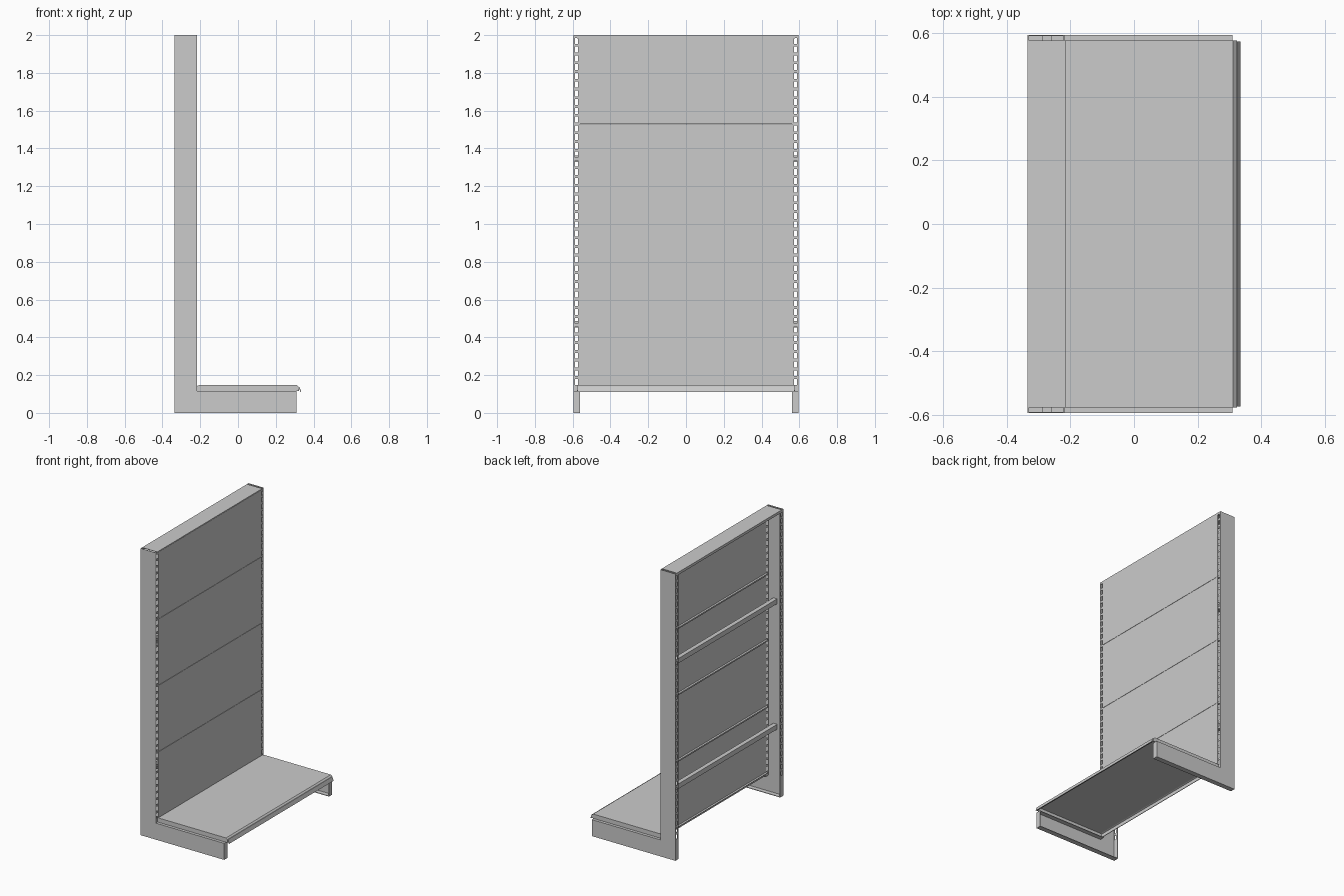
import bpy, bmesh

if "Cube" in bpy.data.objects:
    bpy.data.objects.remove(bpy.data.objects["Cube"])

T = 0.004                      # sheet thickness
XB, XF = -0.335, -0.218        # back and front of the uprights
YO, YI = 0.595, 0.56           # outer and inner edge of the uprights
PITCH = 0.0463                 # slot and panel module
Z0 = 0.14                      # lowest panel edge


def finish(name, bm):
    bmesh.ops.recalc_face_normals(bm, faces=bm.faces)
    me = bpy.data.meshes.new(name)
    bm.to_mesh(me)
    bm.free()
    ob = bpy.data.objects.new(name, me)
    bpy.context.collection.objects.link(ob)
    return ob


def add_box(bm, x0, x1, y0, y1, z0, z1):
    vs = bmesh.ops.create_cube(bm, size=1)["verts"]
    for v in vs:
        v.co.x = x0 if v.co.x < 0 else x1
        v.co.y = y0 if v.co.y < 0 else y1
        v.co.z = z0 if v.co.z < 0 else z1


def add_prism(bm, pts, y0, y1):
    """Closed x-z profile extruded along y."""
    f = bm.faces.new([bm.verts.new((x, y0, z)) for x, z in pts])
    r = bmesh.ops.extrude_face_region(bm, geom=[f])
    for v in r["geom"]:
        if isinstance(v, bmesh.types.BMVert):
            v.co.y = y1


def boxes(name, *dims):
    bm = bmesh.new()
    for d in dims:
        add_box(bm, *d)
    return finish(name, bm)


def mirrored(ob):
    """Mirror a part to the other end of the shelf unit."""
    m = ob.modifiers.new("mirror", "MIRROR")
    m.use_axis = (False, True, False)


# L-shaped side sheets
bm = bmesh.new()
add_prism(bm, [(XB, 0), (0.31, 0), (0.31, 0.115), (XF, 0.115), (XF, 2), (XB, 2)],
          YO - T, YO)
mirrored(finish("side_sheet", bm))

# slotted upright flanges, front and back
for name, x0, x1 in (("front_slotted_flange", XF - T, XF),
                     ("back_slotted_flange", XB, XB + T)):
    bm = bmesh.new()
    low = 0 if x0 == XB else 0.115
    ya, yb = 0.571, 0.587
    add_box(bm, x0, x1, YI, ya, low, 2)
    add_box(bm, x0, x1, yb, YO - T, low, 2)
    top = low
    for i in range(40):
        s = Z0 + 0.008 + i * PITCH
        add_box(bm, x0, x1, ya, yb, top, s)
        top = s + 0.031
    add_box(bm, x0, x1, ya, yb, top, 2)
    mirrored(finish(name, bm))

# foot flanges: top, front and bottom
mirrored(boxes("foot_flange",
               (XF, 0.31, YI, YO - T, 0.115 - T, 0.115),
               (0.31 - T, 0.31, YI, YO - T, 0, 0.115 - T),
               (XB + T, 0.31 - T, YI, YO - T, 0, T)))

# four back panels with folded top and bottom edges
H = 10 * PITCH
for i in range(4):
    a, b = Z0 + i * H + 0.001, Z0 + (i + 1) * H - 0.001
    boxes(f"back_panel_{i + 1}",
          (XF - T, XF + 0.002, -0.57, 0.57, a, b),
          (XF - 0.018, XF - T, -0.57, 0.57, a, a + T),
          (XF - 0.018, XF - T, -0.57, 0.57, b - T, b))

# horizontal cross rails
for i, z in enumerate((0.47, 1.345)):
    boxes(f"cross_rail_{i + 1}",
          (-0.29, -0.26, -YO + T, YO - T, z - 0.017, z + 0.017))

# top cap, an inverted channel
boxes("top_cap",
      (XB, XF, -0.578, 0.578, 2 - T, 2),
      (XB, XB + T, -0.578, 0.578, 1.982, 2 - T),
      (XF - T, XF + 0.002, -0.578, 0.578, 1.982, 2 - T))

# base shelf: folded sheet with back lip and sloped front edge
SY = 0.578
bm = bmesh.new()
add_prism(bm, [(-0.216, 0.117), (-0.216, 0.143), (-0.206, 0.147), (0.312, 0.147),
               (0.324, 0.136), (0.324, 0.117), (0.320, 0.117), (0.320, 0.134),
               (0.310, 0.143), (-0.204, 0.143), (-0.212, 0.140), (-0.212, 0.117)],
          -SY, SY)
finish("base_shelf", bm)

# shelf side lips
bm = bmesh.new()
add_prism(bm, [(-0.216, 0.117), (-0.216, 0.143), (-0.206, 0.147), (0.312, 0.147),
               (0.324, 0.136), (0.324, 0.117)], SY - T, SY)
mirrored(finish("shelf_side_lip", bm))

# slanted label strip along the shelf front
bm = bmesh.new()
add_prism(bm, [(0.322, 0.138), (0.326, 0.138), (0.335, 0.111), (0.330, 0.111)],
          -SY + 0.003, SY - 0.003)
finish("label_strip", bm)
